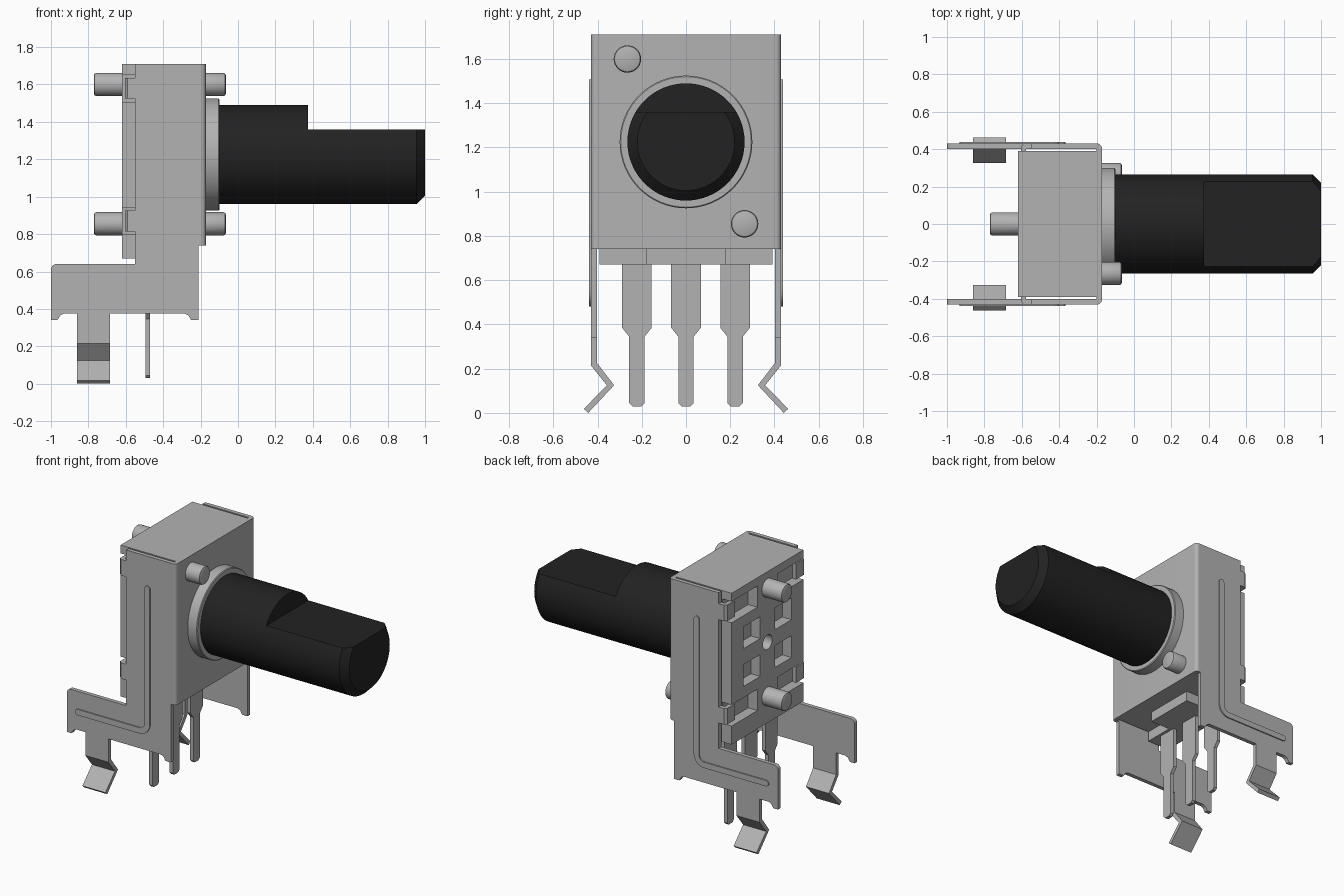
import bpy, bmesh
from math import sin, cos, radians, pi
from mathutils import Matrix

cube = bpy.data.objects.get("Cube")
if cube:
    bpy.data.objects.remove(cube)


def material(name, value):
    m = bpy.data.materials.new(name)
    m.use_nodes = True
    colour = (value, value, value, 1)
    m.diffuse_color = colour
    m.node_tree.nodes["Principled BSDF"].inputs["Base Color"].default_value = colour
    return m


GREY = material("light grey metal", 0.45)
BLACK = material("black plastic", 0.016)


def finish(name, bm, mat, smooth=False):
    bmesh.ops.recalc_face_normals(bm, faces=bm.faces)
    mesh = bpy.data.meshes.new(name)
    bm.to_mesh(mesh)
    bm.free()
    mesh.materials.append(mat)
    ob = bpy.data.objects.new(name, mesh)
    bpy.context.scene.collection.objects.link(ob)
    if smooth:
        bpy.ops.object.select_all(action='DESELECT')
        ob.select_set(True)
        bpy.context.view_layer.objects.active = ob
        bpy.ops.object.shade_smooth_by_angle(angle=radians(30))
    return ob


def add_box(bm, x, y, z):
    size = Matrix.Diagonal((x[1] - x[0], y[1] - y[0], z[1] - z[0], 1))
    mid = Matrix.Translation([(a + b) / 2 for a, b in (x, y, z)])
    bmesh.ops.create_cube(bm, size=1, matrix=mid @ size)


def box(name, x, y, z, mat=GREY):
    bm = bmesh.new()
    add_box(bm, x, y, z)
    return finish(name, bm, mat)


def prism(name, pts, axis, lo, hi, mat=GREY, smooth=False):
    """Extrude a 2D outline along an axis (0, 1 or 2) from lo to hi."""
    bm = bmesh.new()
    ends = []
    for t in (lo, hi):
        ring = []
        for p in pts:
            co = list(p)
            co.insert(axis, t)
            ring.append(bm.verts.new(co))
        ends.append(ring)
        bm.faces.new(ring)
    n = len(pts)
    for i in range(n):
        j = (i + 1) % n
        bm.faces.new((ends[0][i], ends[0][j], ends[1][j], ends[1][i]))
    return finish(name, bm, mat, smooth)


def lathe(name, profile, y, z, mat=GREY, n=32):
    """Closed turned part along x, from (x, radius) pairs."""
    bm = bmesh.new()
    rings = [[bm.verts.new((x, y + r * cos(2 * pi * i / n), z + r * sin(2 * pi * i / n)))
              for i in range(n)] for x, r in profile]
    for a, b in zip(rings, rings[1:]):
        for i in range(n):
            j = (i + 1) % n
            bm.faces.new((a[i], a[j], b[j], b[i]))
    bm.faces.new(rings[0])
    bm.faces.new(rings[-1])
    return finish(name, bm, mat, True)


def arc(cx, cz, r, a0, a1, n=8):
    return [(cx + r * cos(radians(a0 + (a1 - a0) * i / n)),
             cz + r * sin(radians(a0 + (a1 - a0) * i / n))) for i in range(n + 1)]


def cut(ob, cutter):
    mod = ob.modifiers.new("cut", 'BOOLEAN')
    mod.object = cutter
    mod.solver = 'EXACT'
    bpy.context.view_layer.update()
    mesh = bpy.data.meshes.new_from_object(
        ob.evaluated_get(bpy.context.evaluated_depsgraph_get()))
    ob.modifiers.clear()
    ob.data = mesh
    bpy.data.objects.remove(cutter)


AXIS_Z = 1.225

# Housing with recesses in its rear face
housing = prism("housing", [(-0.62, 0.67), (-0.45, 0.67), (-0.45, 0.74),
                            (-0.2, 0.74), (-0.2, 1.71), (-0.62, 1.71)], 1, -0.39, 0.39)
bm = bmesh.new()
for sy in (-1, 1):
    for sz in (-1, 1):
        y, z = sy * 0.17, AXIS_Z + sz * 0.13
        add_box(bm, (-0.7, -0.55), (y - 0.09, y + 0.09), (z - 0.075, z + 0.075))
        y, z = sy * 0.275, AXIS_Z + sz * 0.355
        add_box(bm, (-0.7, -0.55), (y - 0.165, y + 0.165), (z - 0.073, z + 0.073))
bmesh.ops.create_cone(bm, cap_ends=True, segments=24, radius1=0.05, radius2=0.05, depth=0.3,
                      matrix=Matrix.Translation((-0.65, 0, AXIS_Z)) @ Matrix.Rotation(pi / 2, 4, 'Y'))
cut(housing, finish("recess_cutter", bm, GREY))
box("terminal_block", (-0.5, -0.3), (-0.18, 0.18), (0.67, 0.75))

# Front plate with rounded folds
prism("front_plate", [(-0.2, -0.43)] + arc(-0.197, -0.405, 0.025, -90, 0)
      + arc(-0.197, 0.405, 0.025, 0, 90) + [(-0.2, 0.43)], 2, 0.74, 1.71, smooth=True)

# Side plates, beads, folded tabs and spring legs
side = ([(-0.2, 1.71), (-0.55, 1.71), (-0.55, 0.64)] + arc(-0.97, 0.61, 0.03, 90, 180, 5)
        + [(-1, 0.34), (-0.965, 0.34), (-0.95, 0.365), (-0.93, 0.375),
           (-0.285, 0.375), (-0.265, 0.365), (-0.25, 0.34), (-0.21, 0.34),
           (-0.21, 0.74), (-0.2, 0.74)])
bead = (arc(-0.385, 1.488, 0.02, 0, 180) + arc(-0.445, 0.56, 0.04, 0, -90)
        + arc(-0.913, 0.5, 0.02, 90, 270) + arc(-0.445, 0.56, 0.08, -90, 0))
leg = [(0.43, 0.4), (0.43, 0.215), (0.358, 0.125), (0.462, 0.018), (0.442, 0.0),
       (0.325, 0.125), (0.402, 0.225), (0.402, 0.4)]
for s, label in ((-1, "right"), (1, "left")):
    prism(label + "_side_plate", side, 1, s * 0.402, s * 0.43)
    prism(label + "_bead", bead, 1, s * 0.425, s * 0.438, smooth=True)
    prism(label + "_spring_leg", [(s * y, z) for y, z in leg], 0, -0.86, -0.685)
    for sz, place in ((-1, "lower"), (1, "upper")):
        z = AXIS_Z + sz * 0.355
        tab = [(-0.54, 0.43), (-0.59, 0.43), (-0.605, 0.415), (-0.605, 0.33),
               (-0.577, 0.33), (-0.577, 0.402), (-0.54, 0.402)]
        prism(f"{label}_{place}_tab", [(x, s * y) for x, y in tab], 2, z - 0.055, z + 0.055)

# Locating studs
for name, base, tip, y, z in (("front_upper_stud", -0.18, -0.065, -0.265, 1.6),
                              ("front_lower_stud", -0.18, -0.065, 0.265, 0.855),
                              ("rear_upper_stud", -0.56, -0.77, 0, 1.6),
                              ("rear_lower_stud", -0.56, -0.77, 0, 0.855)):
    d = 0.012 if tip > base else -0.012
    lathe(name, [(base, 0.062), (tip - d, 0.062), (tip - d * 0.3, 0.058), (tip, 0.05)], y, z)

# Collar and shaft with a flat
lathe("collar", [(-0.18, 0.3), (-0.105, 0.3), (-0.1, 0.295)], 0, AXIS_Z, n=64)
shaft = lathe("shaft", [(-0.15, 0.265), (0.955, 0.265), (1, 0.22)], 0, AXIS_Z, BLACK, 64)
cut(shaft, box("flat_cutter", (0.375, 1.2), (-0.5, 0.5), (1.36, 1.8), BLACK))

# Terminal pins
half = [(0.067, 0.69), (0.067, 0.385), (0.035, 0.345), (0.035, 0.045), (0.02, 0.03)]
for name, y in (("right_pin", -0.222), ("middle_pin", 0), ("left_pin", 0.222)):
    outline = [(y + a, z) for a, z in half] + [(y - a, z) for a, z in reversed(half)]
    prism(name, outline, 0, -0.495, -0.47)
